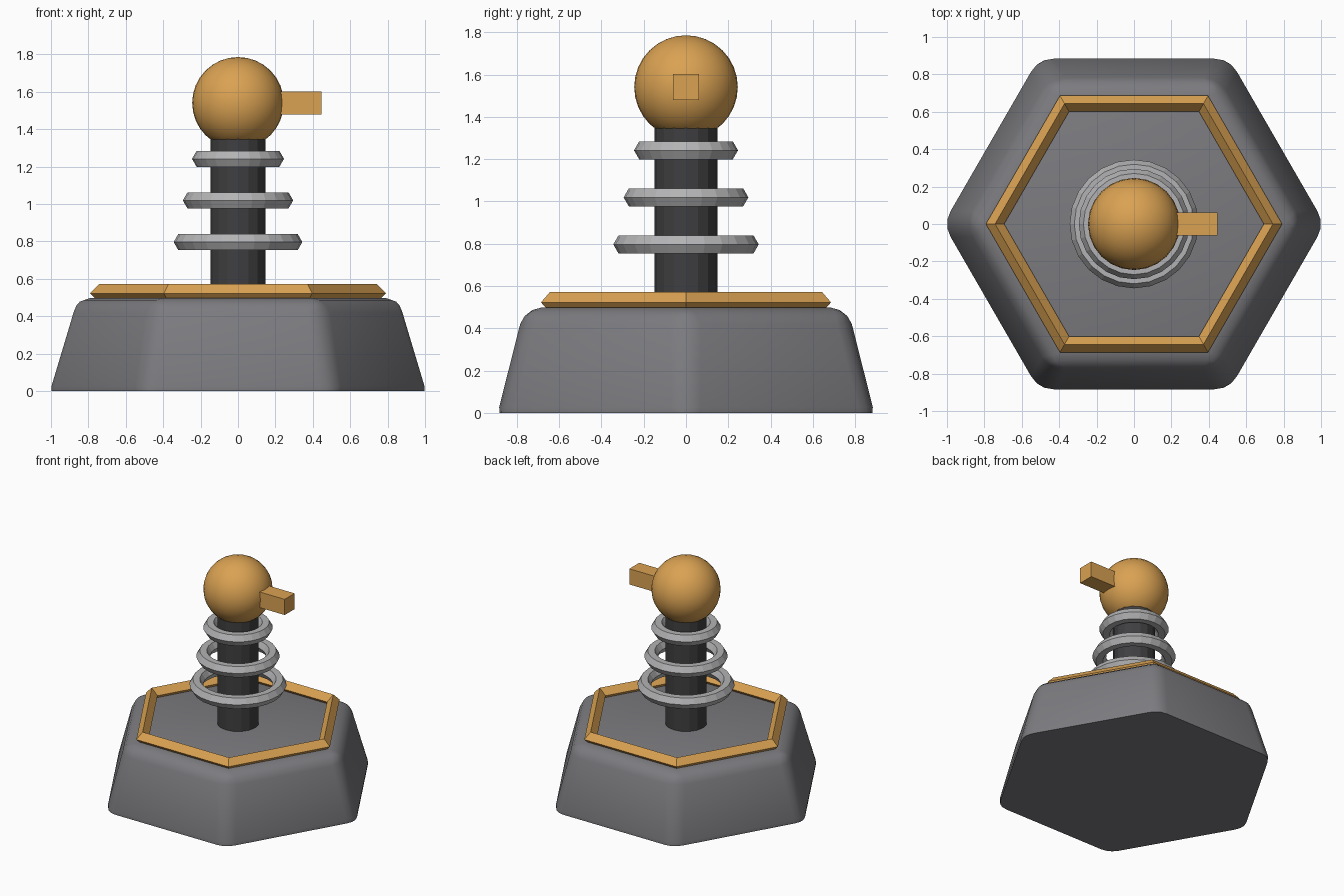
import bpy, bmesh, math
from mathutils import Matrix

if "Cube" in bpy.data.objects:
    bpy.data.objects.remove(bpy.data.objects["Cube"])


def material(name, rgb):
    m = bpy.data.materials.new(name)
    m.diffuse_color = (*rgb, 1.0)
    m.use_nodes = True
    m.node_tree.nodes["Principled BSDF"].inputs["Base Color"].default_value = m.diffuse_color
    return m


STONE = material("grey stone", (0.20, 0.20, 0.215))
DARK = material("dark metal", (0.05, 0.05, 0.053))
STEEL = material("light steel", (0.45, 0.45, 0.46))
GOLD = material("warm gold", (0.70, 0.36, 0.085))


def finish(bm, name, mat, smooth_angle=None):
    bmesh.ops.recalc_face_normals(bm, faces=bm.faces[:])
    if smooth_angle:
        for f in bm.faces:
            f.smooth = True
        for e in bm.edges:
            e.smooth = e.calc_face_angle(0) < math.radians(smooth_angle)
    me = bpy.data.meshes.new(name)
    bm.to_mesh(me)
    bm.free()
    me.materials.append(mat)
    ob = bpy.data.objects.new(name, me)
    bpy.context.collection.objects.link(ob)
    return ob


def revolve(profile, sides, closed=False):
    """Spin (radius, z) points round z, first corner on +x; cap the ends unless closed."""
    bm = bmesh.new()
    loops = []
    for r, z in profile:
        loops.append([bm.verts.new((r * math.cos(math.tau * i / sides),
                                    r * math.sin(math.tau * i / sides), z))
                      for i in range(sides)])
    pairs = list(zip(loops, loops[1:]))
    if closed:
        pairs.append((loops[-1], loops[0]))
    else:
        bm.faces.new(loops[0])
        bm.faces.new(loops[-1])
    for a, b in pairs:
        for i in range(sides):
            j = (i + 1) % sides
            bm.faces.new((a[i], a[j], b[j], b[i]))
    bmesh.ops.recalc_face_normals(bm, faces=bm.faces[:])
    return bm


def torus(name, mat, major, minor, z, sides, minor_sides):
    prof = [(major + minor * math.cos(math.tau * k / minor_sides),
             z + minor * math.sin(math.tau * k / minor_sides)) for k in range(minor_sides)]
    return finish(revolve(prof, sides, closed=True), name, mat)


# Hexagonal base: rounded edges, underside cut flat at the ground
bm = revolve([(1.043, -0.05), (0.883, 0.498)], 6)
bmesh.ops.bevel(bm, geom=bm.edges[:], offset=0.08, segments=3, profile=0.5, affect='EDGES')
cut = bmesh.ops.bisect_plane(bm, geom=bm.verts[:] + bm.edges[:] + bm.faces[:],
                             plane_co=(0, 0, 0), plane_no=(0, 0, 1), clear_inner=True)
bmesh.ops.holes_fill(bm, edges=[e for e in bm.edges if e.is_boundary], sides=0)
finish(bm, "base", STONE, 30)

# Hexagonal trim on the base
torus("base_trim", GOLD, 0.743, 0.049, 0.523, 6, 4)

# Shaft
finish(revolve([(0.148, 0.45), (0.148, 1.42)], 16), "shaft", DARK)

# Three floating rings, shrinking upwards
for i in range(3):
    torus(f"ring_{i + 1}", STEEL, 0.295 - 0.049 * i, 0.049, 0.797 + 0.2225 * i, 24, 6)

# Ball on top
bm = bmesh.new()
bmesh.ops.create_uvsphere(bm, u_segments=32, v_segments=16, radius=0.245,
                          matrix=Matrix.Translation((0, 0, 1.541)))
finish(bm, "ball", GOLD, 30)

# Pointer block sticking out of the ball
bm = bmesh.new()
bmesh.ops.create_cube(bm, size=1.0, matrix=Matrix.Translation((0.323, 0, 1.541))
                      @ Matrix.Diagonal((0.245, 0.122, 0.122, 1)))
finish(bm, "pointer", GOLD)
